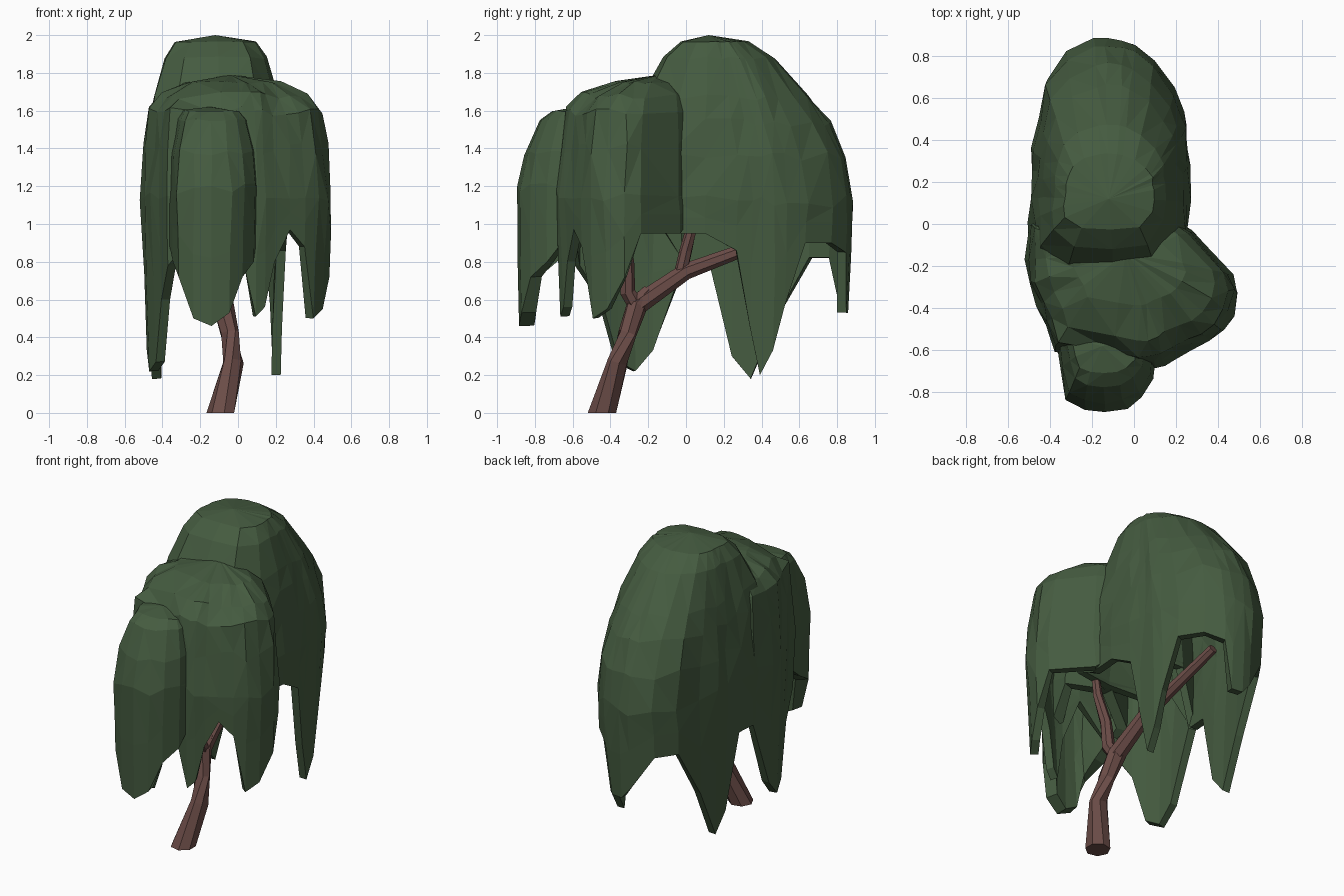
import bpy, bmesh, random
from mathutils import Vector
from math import cos, sin, tau

if "Cube" in bpy.data.objects:
    bpy.data.objects.remove(bpy.data.objects["Cube"])

random.seed(4)


def material(name, color):
    m = bpy.data.materials.new(name)
    m.diffuse_color = (*color, 1)
    m.use_nodes = True
    m.node_tree.nodes["Principled BSDF"].inputs["Base Color"].default_value = m.diffuse_color
    return m


LEAF = material("leaf green", (0.059, 0.105, 0.051))
BARK = material("bark brown", (0.150, 0.074, 0.065))


def finish(name, bm, mat):
    bmesh.ops.recalc_face_normals(bm, faces=bm.faces[:])
    me = bpy.data.meshes.new(name)
    bm.to_mesh(me)
    bm.free()
    me.materials.append(mat)
    ob = bpy.data.objects.new(name, me)
    bpy.context.collection.objects.link(ob)
    return ob


def skin(bm, rings):
    for a, b in zip(rings, rings[1:]):
        n = len(a)
        for i in range(n):
            j = (i + 1) % n
            bm.faces.new((a[i], a[j], b[j], b[i]))


def drape(name, apex, rings, outline, squash=1.0, thick=0.05):
    """Hollow dome whose wall hangs down to an uneven hem.
    rings: (scale, z); outline: (x, y, hem height)."""
    bm = bmesh.new()
    cx, cy, _ = apex
    top = bm.verts.new(apex)
    loops = []

    def wobble(r):
        return random.uniform(-r, r)

    for s, z in rings:
        sx = s ** squash
        w = s * s
        loops.append([bm.verts.new((cx + (x - cx) * sx + wobble(.012) * w,
                                    cy + (y - cy) * s + wobble(.012) * w,
                                    z + wobble(.035) * w)) for x, y, h in outline])
    low = rings[-1][1]
    for t in (0.5, 1.0):
        row = []
        for x, y, h in outline:
            z = low + (h - low) * t
            s = 1 - 0.07 * max(0, low - z)
            row.append(bm.verts.new((cx + (x - cx) * s, cy + (y - cy) * s, z)))
        loops.append(row)
    first = loops[0]
    for i in range(len(first)):
        bm.faces.new((top, first[i], first[(i + 1) % len(first)]))
    skin(bm, loops)
    bmesh.ops.triangulate(bm, faces=bm.faces[:])
    ob = finish(name, bm, LEAF)
    mod = ob.modifiers.new("thickness", 'SOLIDIFY')
    mod.thickness = thick
    mod.offset = -1
    return ob


def limb(name, path, sides=7):
    """Tapered tube through (x, y, z, radius) points."""
    bm = bmesh.new()
    pts = [Vector(p[:3]) for p in path]
    rings = []
    for i, p in enumerate(pts):
        d = pts[min(i + 1, len(pts) - 1)] - pts[max(i - 1, 0)]
        if p.z == 0:
            d = Vector((0, 0, 1))
        q = d.to_track_quat('Z', 'Y')
        r = path[i][3]
        rings.append([bm.verts.new(p + q @ Vector((r * cos(tau * k / sides),
                                                   r * sin(tau * k / sides), 0)))
                      for k in range(sides)])
    skin(bm, rings)
    bm.faces.new(rings[0])
    bm.faces.new(rings[-1])
    return finish(name, bm, BARK)


# Tall rear crown with side and back tendrils
drape("rear_crown", (-.12, .12, 2.0),
      [(.28, 1.965), (.46, 1.88), (.7, 1.67), (.83, 1.54), (.95, 1.35), (1, 1.12)],
      [(.25, -.1, .95), (.265, .1, .95), (.26, .27, .86), (.25, .35, .45),
       (.25, .41, .2), (.25, .48, .33), (.23, .54, .57), (.19, .64, .9),
       (.1, .78, .9), (0, .86, .85), (-.05, .88, .53), (-.13, .89, .53),
       (-.19, .88, .6), (-.33, .81, .82), (-.42, .68, .82), (-.46, .5, .5),
       (-.48, .36, .18), (-.48, .25, .3), (-.49, .13, .78), (-.5, 0, .78),
       (-.49, -.2, 1.08), (-.35, -.38, 1.1), (-.1, -.4, 1.1), (.14, -.36, 1.1)],
      squash=.45)

# Wide middle crown bulging to the right
drape("middle_crown", (-.04, -.14, 1.79),
      [(.45, 1.75), (.75, 1.68), (.9, 1.6), (.95, 1.4), (1, 1.15)],
      [(.5, -.33, .72), (.47, -.24, .95), (.28, -.03, .95), (.1, .08, 1.1),
       (-.3, .1, 1.1), (-.5, 0, .78), (-.51, -.18, .33), (-.5, -.29, .22),
       (-.46, -.39, .27), (-.42, -.48, .6), (-.38, -.6, .78), (-.1, -.66, 1.1),
       (.03, -.69, .8), (.1, -.69, .51), (.15, -.67, .56), (.2, -.64, .8),
       (.28, -.6, .97), (.36, -.56, .88), (.42, -.51, .5), (.47, -.43, .55)],
      squash=.8)

# Low front crown with its rounded hanging clump
drape("front_crown", (-.15, -.58, 1.62),
      [(.4, 1.6), (.6, 1.55), (.85, 1.38), (1, 1.18)],
      [(.09, -.74, .8), (.03, -.83, .72), (-.04, -.885, .53), (-.14, -.9, .46),
       (-.24, -.89, .5), (-.32, -.84, .72), (-.35, -.7, .8), (-.38, -.5, .95),
       (-.15, -.38, 1.1), (.12, -.5, 1.1)], squash=.5, thick=.08)

# Leaning trunk and its branches
limb("trunk", [(-.09, -.445, 0, .077), (-.025, -.36, .27, .056),
               (-.045, -.31, .42, .05), (-.08, -.26, .57, .058),
               (-.09, -.19, .64, .045)])
limb("rear_branch", [(-.08, -.26, .57, .055), (-.09, -.13, .66, .05),
                     (-.1, 0, .75, .045), (-.12, .27, .85, .036),
                     (-.15, .56, .97, .03)])
limb("inner_branch", [(-.1, -.03, .73, .036), (-.09, 0, .86, .034),
                      (-.08, .03, .98, .03), (-.08, .07, 1.25, .02)])
limb("front_branch", [(-.08, -.25, .55, .045), (-.06, -.31, .64, .042),
                      (-.04, -.31, .8, .036), (-.02, -.36, 1.0, .03),
                      (0, -.38, 1.25, .02)])
